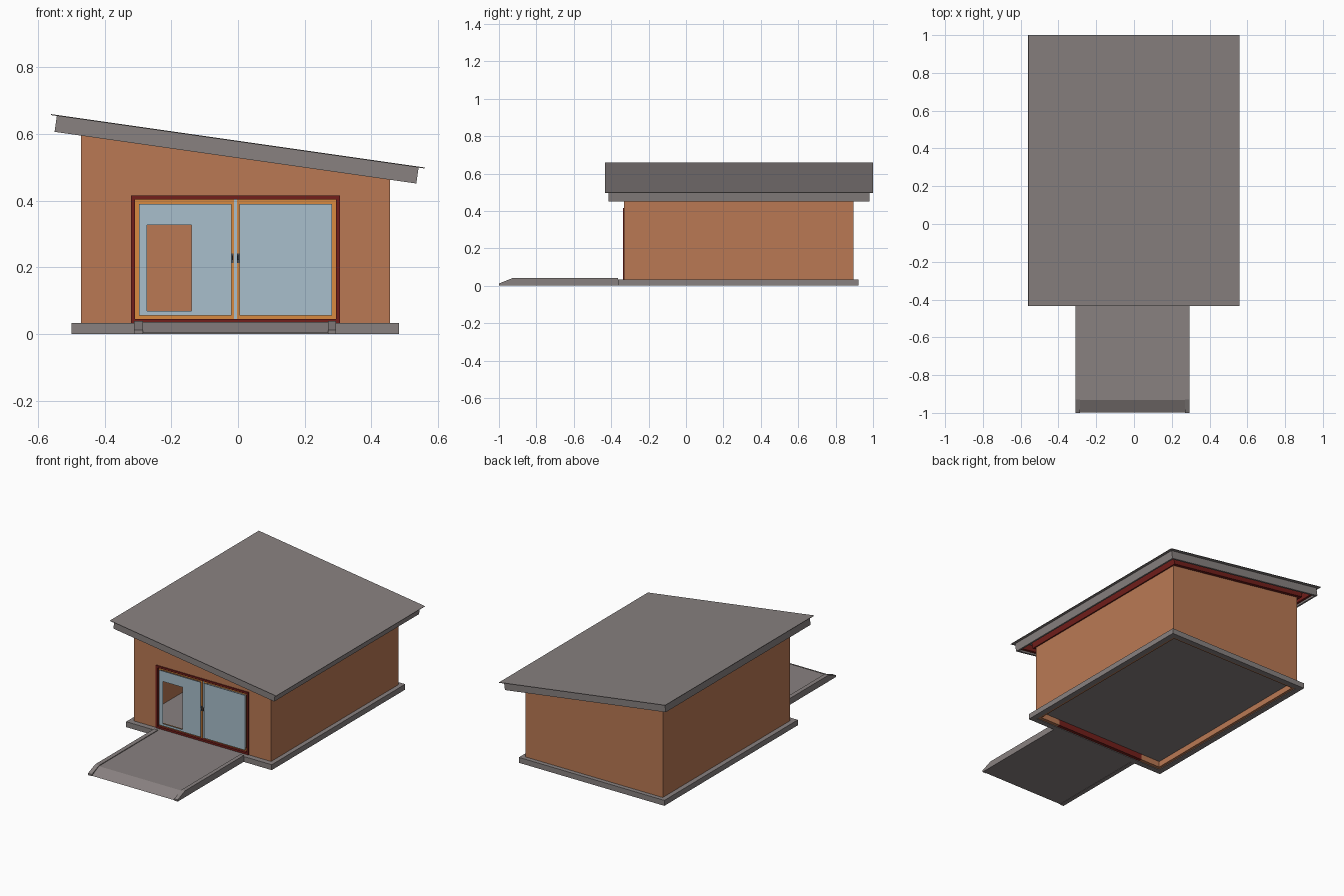
import bpy, bmesh, math
from mathutils import Matrix

if "Cube" in bpy.data.objects:
    bpy.data.objects.remove(bpy.data.objects["Cube"])


def material(name, r, g, b):
    m = bpy.data.materials.new(name)
    lin = [((c / 255 + 0.055) / 1.055) ** 2.4 for c in (r, g, b)]
    m.diffuse_color = (*lin, 1)
    m.use_nodes = True
    m.node_tree.nodes["Principled BSDF"].inputs["Base Color"].default_value = m.diffuse_color
    return m


GREY = material("warm grey", 136, 129, 128)
CLAY = material("clay brown", 186, 121, 84)
RED = material("dark red", 114, 31, 27)
WOOD = material("light orange wood", 216, 138, 64)
GLASS = material("pale blue glass", 168, 191, 204)
DARK = material("dark handle grey", 80, 78, 80)


def finish(name, bm, mat):
    bmesh.ops.recalc_face_normals(bm, faces=bm.faces)
    me = bpy.data.meshes.new(name)
    bm.to_mesh(me)
    bm.free()
    me.materials.append(mat)
    ob = bpy.data.objects.new(name, me)
    bpy.context.collection.objects.link(ob)
    return ob


def add_prism(bm, pts, vec, to3d):
    face = bm.faces.new([bm.verts.new(to3d(a, b)) for a, b in pts])
    new = bmesh.ops.extrude_face_region(bm, geom=[face])["geom"]
    bmesh.ops.translate(bm, vec=vec, verts=[v for v in new if isinstance(v, bmesh.types.BMVert)])
    if not face.is_valid or len(face.link_loops if hasattr(face, "link_loops") else face.loops) == 0:
        return


def prism_y(name, pts, y0, y1, mat):
    """Profile in x,z extruded along y."""
    bm = bmesh.new()
    add_prism(bm, pts, (0, y1 - y0, 0), lambda a, b: (a, y0, b))
    return finish(name, bm, mat)


def prism_x(name, pts, x0, x1, mat):
    """Profile in y,z extruded along x."""
    bm = bmesh.new()
    add_prism(bm, pts, (x1 - x0, 0, 0), lambda a, b: (x0, a, b))
    return finish(name, bm, mat)


def box(name, x0, x1, y0, y1, z0, z1, mat):
    return prism_y(name, [(x0, z0), (x1, z0), (x1, z1), (x0, z1)], y0, y1, mat)


def ring(name, a0, a1, b0, b1, w, c0, c1, mat, upright=False):
    """Rectangular frame of width w, flat (x,y) or upright (x,z)."""
    bm = bmesh.new()
    corners = lambda d: [(a0 + d, b0 + d), (a1 - d, b0 + d), (a1 - d, b1 - d), (a0 + d, b1 - d)]
    loops = []
    for d, c in ((0, c0), (0, c1), (w, c1), (w, c0)):
        loops.append([bm.verts.new((a, c, b) if upright else (a, b, c)) for a, b in corners(d)])
    for i in range(4):
        p, q = loops[i], loops[(i + 1) % 4]
        for j in range(4):
            k = (j + 1) % 4
            bm.faces.new((p[j], p[k], q[k], q[j]))
    return finish(name, bm, mat)


SLOPE = 0.16 / 1.12
ANGLE = math.atan(SLOPE)


def roof_z(x, drop=0.0):
    return 0.5785 - SLOPE * x - drop


# Walls following the sloped roof
X0, X1, Y0, Y1, T = -0.47, 0.455, -0.331, 0.895, 0.022
ZB = 0.004
top0, top1 = roof_z(X0, 0.004), roof_z(X1, 0.004)
prism_y("front_wall", [(X0, ZB), (-0.315, ZB), (-0.315, 0.41), (0.30, 0.41), (0.30, ZB),
                       (X1, ZB), (X1, top1), (X0, top0)], Y0, Y0 + T, CLAY)
prism_y("back_wall", [(X0, ZB), (X1, ZB), (X1, top1), (X0, top0)], Y1 - T, Y1, CLAY)
for name, a, b in (("left_wall", X0, X0 + T), ("right_wall", X1 - T, X1)):
    prism_y(name, [(a, ZB), (b, ZB), (b, roof_z(b, 0.004)), (a, roof_z(a, 0.004))],
            Y0 + T, Y1 - T, CLAY)

# Base plinth around the walls, and the raised floor
ring("plinth", -0.499, 0.482, -0.364, 0.921, 0.034, 0.0, 0.033, GREY)
box("floor", X0 + T, X1 - T, Y0 + T, Y1 - T, 0.040, 0.046, GREY)

# Roof parts, built level and then tilted
H = 0.5655
roof = [
    box("roof_sheet", -H, H, -0.433, 1.0, -0.003, 0, GREY),
    ring("roof_fascia", -0.548, 0.547, -0.415, 0.98, 0.012, -0.051, -0.002, GREY),
    ring("roof_edge_beam", -0.536, 0.535, -0.403, 0.968, 0.016, -0.040, -0.002, RED),
    ring("wall_top_plate", -0.49, 0.475, -0.351, 0.915, 0.019, -0.044, -0.002, RED),
]
for ob in roof:
    ob.data.transform(Matrix.Translation((0, 0, 0.5793)) @ Matrix.Rotation(ANGLE, 4, "Y"))

# Door surround
ring("door_surround", -0.32, 0.305, 0.034, 0.415, 0.012, -0.337, -0.309, RED, True)
box("door_threshold", -0.315, 0.30, -0.330, -0.309, 0.004, 0.036, RED)

# Two wooden leaf frames, set back behind the glass
for side, a, b in (("left", -0.309, -0.0125), ("right", -0.003, 0.294)):
    ring(side + "_leaf_frame", a, b, 0.046, 0.404, 0.016, -0.322, -0.311, WOOD, True)
box("meeting_strip", -0.0125, -0.003, -0.320, -0.313, 0.046, 0.404, GLASS)

# Right glass, and left glass with an open pass-through cut in it
G0, G1 = -0.334, -0.330
box("right_glass", 0.005, 0.282, G0, G1, 0.056, 0.39, GLASS)
bm = bmesh.new()
outer = [(-0.297, 0.056), (-0.02, 0.056), (-0.02, 0.39), (-0.297, 0.39)]
hole = [(-0.273, 0.069), (-0.14, 0.069), (-0.14, 0.327), (-0.273, 0.327)]
loops = [[bm.verts.new((x, y, z)) for x, z in pts]
         for pts, y in ((outer, G0), (outer, G1), (hole, G1), (hole, G0))]
for i in range(4):
    p, q = loops[i], loops[(i + 1) % 4]
    for j in range(4):
        k = (j + 1) % 4
        bm.faces.new((p[j], p[k], q[k], q[j]))
finish("left_glass", bm, GLASS)

# Handles on the meeting stiles
for side, x in (("left", -0.0165), ("right", 0.0005)):
    box(side + "_handle_plate", x - 0.0035, x + 0.0035, -0.326, -0.321, 0.213, 0.241, DARK)
    box(side + "_handle", x - 0.002, x + 0.002, -0.336, -0.326, 0.222, 0.236, DARK)

# Ramp with raised side curbs
prism_x("ramp", [(-0.363, 0.003), (-0.999, 0.003), (-0.932, 0.036), (-0.363, 0.036)], -0.285, 0.27, GREY)
for side, a, b in (("left", -0.311, -0.285), ("right", 0.27, 0.294)):
    prism_x(side + "_ramp_curb", [(-0.363, 0.001), (-1.0, 0.001), (-1.0, 0.012), (-0.93, 0.04), (-0.363, 0.04)],
            a, b, GREY)
